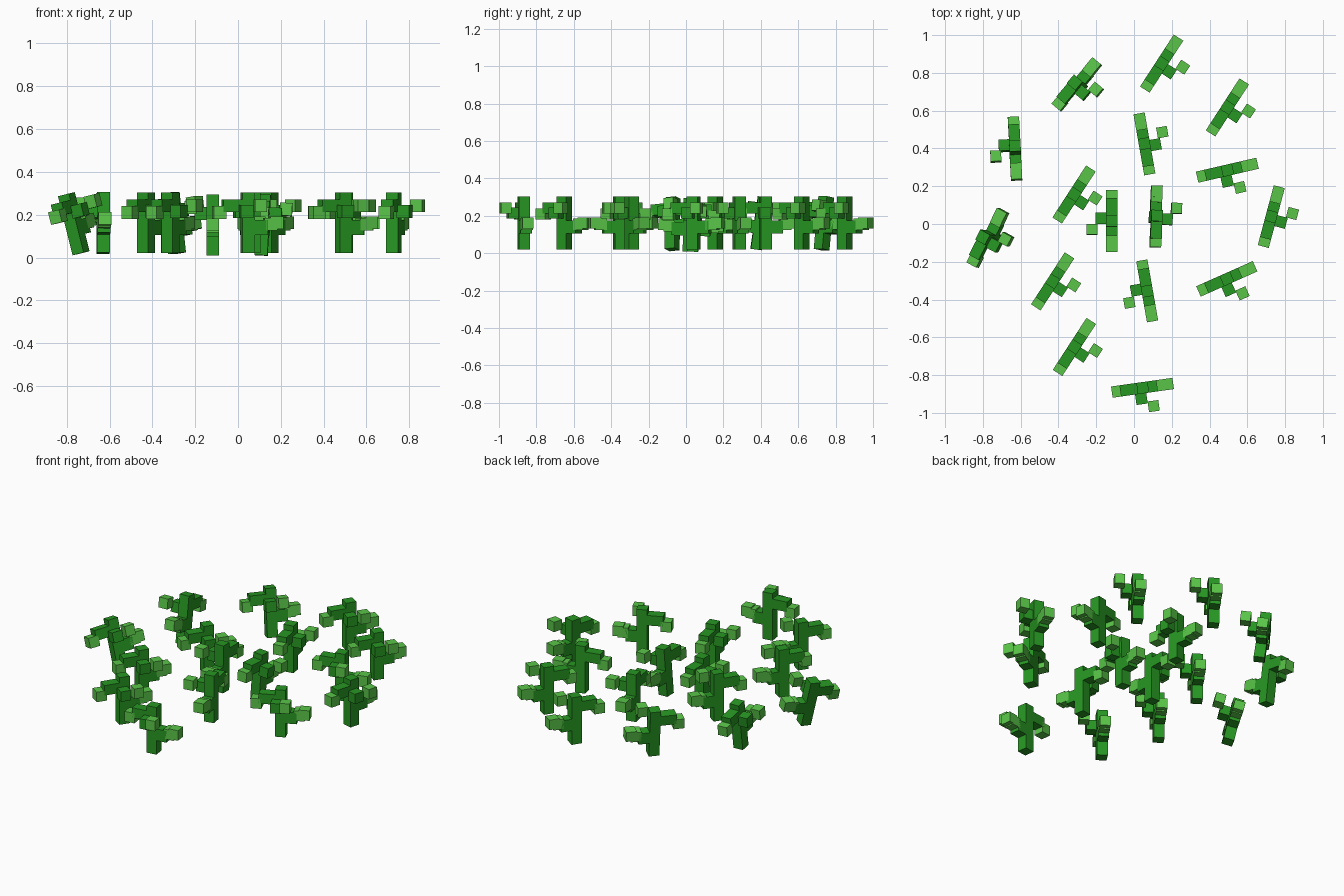
import bpy, bmesh
from math import radians
from mathutils import Matrix

if "Cube" in bpy.data.objects:
    bpy.data.objects.remove(bpy.data.objects["Cube"])


def material(name, color):
    m = bpy.data.materials.new(name)
    m.diffuse_color = color
    m.use_nodes = True
    m.node_tree.nodes["Principled BSDF"].inputs["Base Color"].default_value = m.diffuse_color
    return m


DARK = material("stem_green", (0.020, 0.31, 0.016, 1))
LIGHT = material("tip_green", (0.10, 0.56, 0.065, 1))
S = 0.06  # cube side


def block_mesh(name, boxes):
    """boxes: (centre, size, material slot)"""
    bm = bmesh.new()
    for centre, size, slot in boxes:
        mat = Matrix.Translation(centre) @ Matrix.Diagonal((*size, 1))
        made = bmesh.ops.create_cube(bm, size=1, matrix=mat)
        for f in {f for v in made["verts"] for f in v.link_faces}:
            f.material_index = slot
    me = bpy.data.meshes.new(name)
    bm.to_mesh(me)
    bm.free()
    me.materials.append(DARK)
    me.materials.append(LIGHT)
    return me


cube = (S, S, S)
# One plant: trunk, two arms along local x, a bent arm towards local -y
plant = block_mesh("blocky_plant", [
    ((0, 0, 0.142), (S, S, 0.284), 0),            # trunk
    ((-0.075, 0, 0.222), (0.09, S, S), 0),        # left arm
    ((-0.135, 0, 0.190), cube, 1),                # left tip
    ((0.058, 0, 0.120), (0.066, S, 0.07), 0),     # right arm
    ((0.105, 0, 0.135), cube, 1),
    ((0.133, 0, 0.142), cube, 1),                 # right tip
    ((-0.015, -0.056, 0.195), cube, 0),           # side arm
    ((0.044, -0.104, 0.222), (0.057, 0.057, S), 1),  # side tip
])

# base x, base y, base z, heading, lean towards +x, lean towards +y (degrees)
B = 0.02
PLANTS = [
    (0.147, 0.85, B, 57, 0, 0), (0.495, 0.618, B, 57, 0, 0),
    (-0.317, 0.157, B, 57, 0, 0), (-0.43, -0.303, B, 57, 0, 0),
    (-0.315, -0.65, B, 57, 0, 0), (0.055, 0.425, B, 100, 0, 0),
    (0.07, -0.355, B, -80, 0, 0), (0.727, 0.04, B, 75, 0, 0),
    (0.495, 0.285, B, 13, 0, 0), (0.492, -0.29, B, 24, 0, 0),
    (0.046, -0.867, B, 8, 0, 0),
    (0.108, 0.035, 0.01, 88, 3, 2), (-0.118, 0.012, 0.01, -90, 0, 1),
    (-0.63, 0.375, B, -87, 0, 8), (-0.285, 0.725, B, 50, -6, 5),
    (-0.733, -0.075, B, 62, -14, 1),
]

for i, (x, y, z, heading, lx, ly) in enumerate(PLANTS):
    ob = bpy.data.objects.new(f"plant_{i + 1}", plant)
    lean = Matrix.Rotation(radians(lx), 4, 'Y') @ Matrix.Rotation(radians(-ly), 4, 'X')
    ob.matrix_world = (Matrix.Translation((x, y, z)) @ lean
                       @ Matrix.Rotation(radians(heading), 4, 'Z'))
    bpy.context.collection.objects.link(ob)
